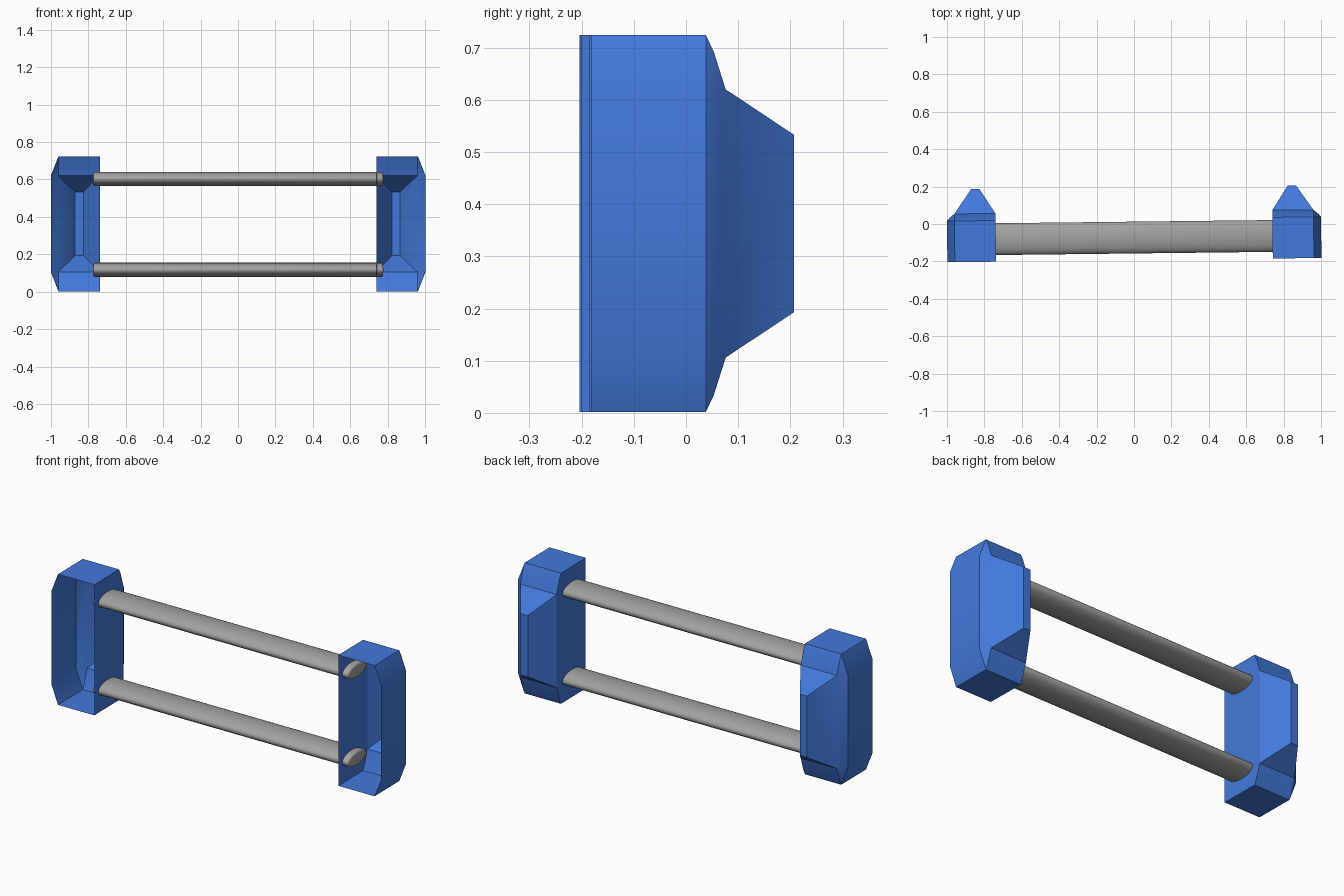
import bpy, bmesh, math
from mathutils import Matrix, Vector

cube = bpy.data.objects.get("Cube")
if cube:
    bpy.data.objects.remove(cube, do_unlink=True)

YAW = Matrix.Rotation(0.0115, 4, "Z")   # whole frame is turned slightly
MID_Z = 0.363


def material(name, rgb):
    mat = bpy.data.materials.new(name)
    mat.use_nodes = True
    color = (*rgb, 1.0)
    mat.diffuse_color = color
    mat.node_tree.nodes["Principled BSDF"].inputs["Base Color"].default_value = color
    return mat


def finish(name, bm, mat, angle):
    bmesh.ops.transform(bm, matrix=YAW, verts=bm.verts)
    mesh = bpy.data.meshes.new(name)
    bm.to_mesh(mesh)
    bm.free()
    mesh.materials.append(mat)
    obj = bpy.data.objects.new(name, mesh)
    bpy.context.collection.objects.link(obj)
    bpy.ops.object.select_all(action="DESELECT")
    obj.select_set(True)
    bpy.context.view_layer.objects.active = obj
    bpy.ops.object.shade_smooth_by_angle(angle=math.radians(angle))
    return obj


def outline(inner, outer, edge, half, half_edge):
    """Outline in x and z with chamfered outer corners."""
    top = [(edge, half_edge), (outer, half), (inner, half)]
    bottom = [(x, -z) for x, z in reversed(top)]
    return [Vector(p) for p in bottom + top]


def end_shell(name, side, mat):
    """Thin end cap, open at the front, tapering to a ridge at the back."""
    rim = outline(0.74, 0.96, 1.0, 0.361, 0.258)
    shoulder = outline(0.74, 0.96, 0.96, 0.257, 0.257)
    ridge = outline(0.825, 0.868, 0.868, 0.17, 0.17)
    bulge = [a.lerp(b, 0.3) for a, b in zip(rim, shoulder)]
    sections = [(-0.193, rim), (0.027, rim), (0.042, bulge),
                (0.065, shoulder), (0.197, ridge)]
    bm = bmesh.new()
    rings = [[bm.verts.new((side * p.x, y, MID_Z + p.y)) for p in pts]
             for y, pts in sections]
    for a, b in zip(rings, rings[1:]):
        for i in range(len(a)):
            j = (i + 1) % len(a)
            bm.faces.new((a[i], a[j], b[j], b[i]))
    bm.faces.new(rings[-1])
    bmesh.ops.remove_doubles(bm, verts=bm.verts, dist=0.0005)
    bmesh.ops.recalc_face_normals(bm, faces=bm.faces)
    finish(name, bm, mat, 25)


def rod(name, z, mat):
    """Flattened bar with rounded ends that poke through the end caps."""
    bm = bmesh.new()
    bmesh.ops.create_cone(bm, cap_ends=True, segments=32, radius1=1,
                          radius2=1, depth=1.55)
    shape = (Matrix.Translation((0, -0.0725, z))
             @ Matrix.Diagonal((1, 0.085, 0.038, 1))
             @ Matrix.Rotation(math.pi / 2, 4, "Y"))
    bmesh.ops.transform(bm, matrix=shape, verts=bm.verts)
    caps = [f for f in bm.faces if len(f.verts) > 4]
    rims = {e for f in caps for e in f.edges}
    bmesh.ops.bevel(bm, geom=list(rims), offset=0.01, segments=3,
                    profile=0.5, affect="EDGES")
    finish(name, bm, mat, 40)


blue = material("blue", (0.055, 0.19, 0.70))
grey = material("grey", (0.36, 0.36, 0.36))

for label, side in (("left", 1), ("right", -1)):
    end_shell(label + "_end_shell", side, blue)
for label, z in (("lower", 0.117), ("upper", 0.603)):
    rod(label + "_rod", z, grey)
